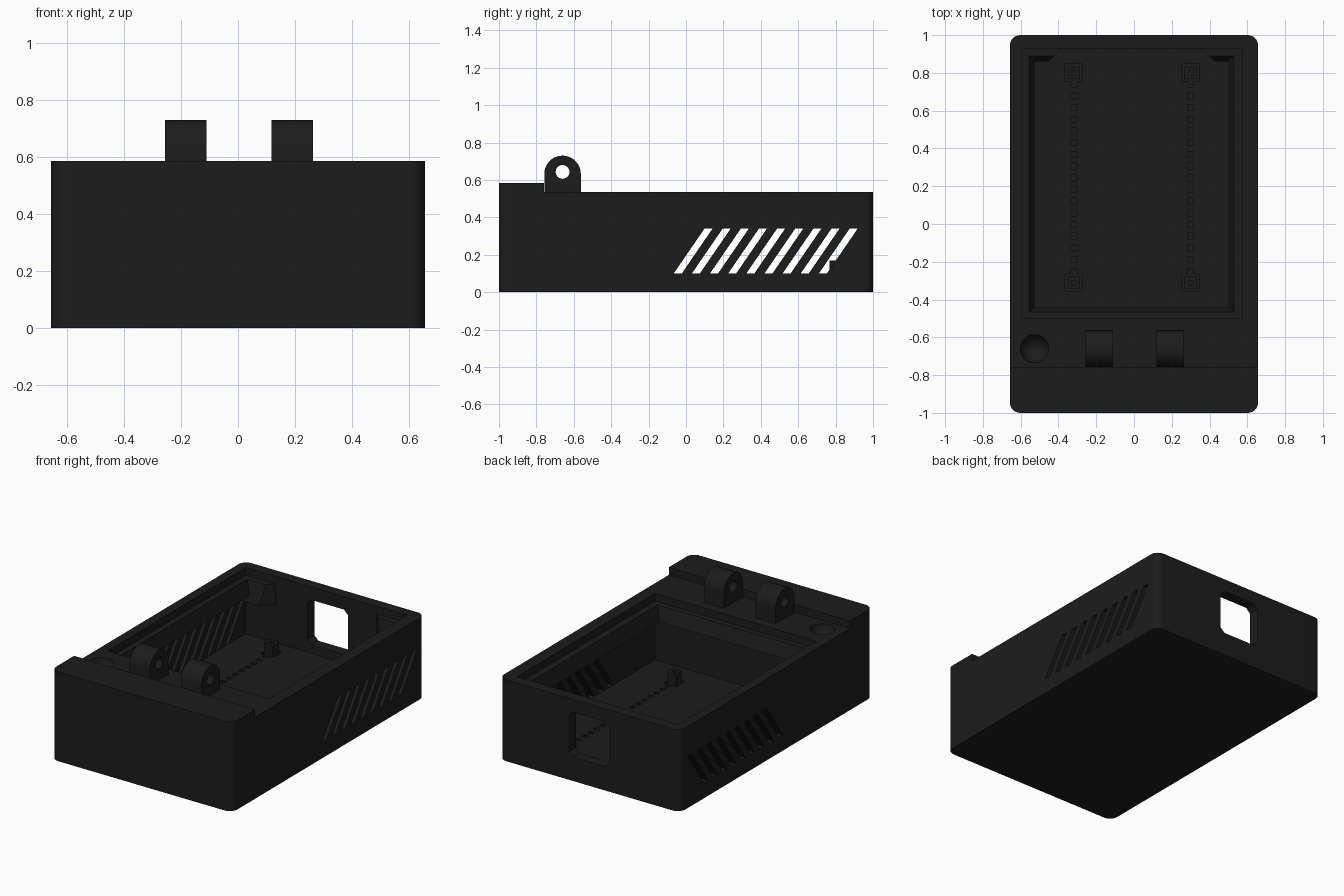
import bpy, bmesh, math

if "Cube" in bpy.data.objects:
    bpy.data.objects.remove(bpy.data.objects["Cube"])

mat = bpy.data.materials.new("matte black")
mat.diffuse_color = (0.0118, 0.0118, 0.0118, 1)
mat.use_nodes = True
mat.node_tree.nodes["Principled BSDF"].inputs["Base Color"].default_value = mat.diffuse_color


def mesh_object(name, bm):
    bmesh.ops.recalc_face_normals(bm, faces=bm.faces)
    me = bpy.data.meshes.new(name)
    bm.to_mesh(me)
    bm.free()
    me.materials.append(mat)
    ob = bpy.data.objects.new(name, me)
    bpy.context.collection.objects.link(ob)
    return ob


def loft(name, low, high, lo, hi, axis="z"):
    """Bridge two matching closed outlines along one axis."""
    place = {"x": lambda a, b, t: (t, a, b),
             "y": lambda a, b, t: (a, t, b),
             "z": lambda a, b, t: (a, b, t)}[axis]
    bm = bmesh.new()
    rings = [[bm.verts.new(place(a, b, t)) for a, b in pts] for pts, t in ((low, lo), (high, hi))]
    bm.faces.new(rings[0])
    bm.faces.new(rings[1])
    n = len(low)
    for i in range(n):
        j = (i + 1) % n
        bm.faces.new((rings[0][i], rings[0][j], rings[1][j], rings[1][i]))
    return mesh_object(name, bm)


def prism(name, pts, lo, hi, axis="z"):
    return loft(name, pts, pts, lo, hi, axis)


def rect(x0, x1, y0, y1):
    return [(x0, y0), (x1, y0), (x1, y1), (x0, y1)]


def box(name, x0, x1, y0, y1, z0, z1):
    return prism(name, rect(x0, x1, y0, y1), z0, z1)


def arc(cx, cy, r, a0, a1, n):
    return [(cx + r * math.cos(math.radians(a0 + (a1 - a0) * i / n)),
             cy + r * math.sin(math.radians(a0 + (a1 - a0) * i / n))) for i in range(n + 1)]


def activate(ob):
    bpy.ops.object.select_all(action="DESELECT")
    bpy.context.view_layer.objects.active = ob
    ob.select_set(True)


def cut(ob, cutter):
    """Subtract the cutter and discard it."""
    mod = ob.modifiers.new("cut", "BOOLEAN")
    mod.operation = "DIFFERENCE"
    mod.solver = "EXACT"
    mod.object = cutter
    activate(ob)
    bpy.ops.object.modifier_apply(modifier=mod.name)
    bpy.data.objects.remove(cutter, do_unlink=True)


def smooth(ob):
    activate(ob)
    bpy.ops.object.shade_smooth_by_angle(angle=math.radians(35))


# Case body with rounded vertical corners
W, R, FLOOR = 0.657, 0.055, 0.10
outline = (arc(W - R, 1 - R, R, 0, 90, 8) + arc(R - W, 1 - R, R, 90, 180, 8)
           + arc(R - W, R - 1, R, 180, 270, 8) + arc(W - R, R - 1, R, 270, 360, 8))
case = prism("case_body", outline, 0, 0.585)
cut(case, box("deck_step", -1, 1, -0.76, 1.2, 0.535, 0.8))

# Lid seat, sloped lip on three sides, and wider chamber below
cut(case, box("lid_seat", -0.595, 0.575, -0.50, 0.93, 0.485, 0.8))
cut(case, loft("lip_opening", rect(-0.525, 0.50, -0.44, 0.93),
               rect(-0.555, 0.53, -0.465, 0.93), 0.385, 0.486))
cut(case, box("chamber", -0.595, 0.575, -0.50, 0.93, FLOOR, 0.39))

# Slanted vents through both side walls
for i in range(9):
    y = 0.097 * i
    cut(case, prism("vent", [(y - 0.065, 0.101), (y - 0.022, 0.101),
                             (y + 0.142, 0.34), (y + 0.099, 0.34)], -1, 1, "x"))

# Back port with clipped corners
h, c, zc = 0.147, 0.03, 0.303
port = [(h, -h + c), (h, h - c), (h - c, h), (c - h, h),
        (-h, h - c), (-h, c - h), (c - h, -h), (h - c, -h)]
cut(case, prism("port", [(x, z + zc) for x, z in port], 0.8, 1.2, "y"))

# Round dished seat on the deck
bm = bmesh.new()
bmesh.ops.create_uvsphere(bm, u_segments=32, v_segments=16, radius=0.075)
dish = mesh_object("dish", bm)
dish.location = (-0.527, -0.66, 0.537)
bpy.context.view_layer.update()
cut(case, dish)

# Two rows of pin sockets, and a pit around each corner post
for x in (-0.318, 0.30):
    for i in range(17):
        y = 0.74 - 0.0619 * i
        cut(case, box("socket", x - 0.016, x + 0.016, y - 0.016, y + 0.016, FLOOR - 0.025, 0.14))
    for y in (0.80, -0.31):
        cut(case, box("pit", x - 0.046, x + 0.046, y - 0.046, y + 0.046, FLOOR - 0.03, 0.14))
smooth(case)

# Corner posts with a small pin hole
for x in (-0.318, 0.30):
    for y in (0.80, -0.31):
        post = box("board_post", x - 0.032, x + 0.032, y - 0.032, y + 0.032, FLOOR - 0.035, 0.17)
        cut(post, box("pin_socket", x - 0.012, x + 0.012, y - 0.012, y + 0.012, 0.15, 0.3))

# Catch blocks in the back corners, with tapered ends and sloped fronts
for s in (-1, 1):
    catch = prism("corner_catch", [(s * a - 0.0125, b) for a, b in
                  ((0.59, 0.935), (0.36, 0.935), (0.44, 0.86), (0.59, 0.86))], 0.35, 0.485)
    cut(catch, prism("slope", [(0.859, 0.34), (0.892, 0.5), (0.8, 0.5), (0.8, 0.34)], -1, 1, "x"))

# Hinge lugs with a pin hole
for x0 in (-0.256, 0.118):
    lug = prism("hinge_lug", [(-0.7575, 0.52), (-0.5625, 0.52)]
                + arc(-0.66, 0.6325, 0.0975, 0, 180, 24), x0, x0 + 0.146, "x")
    cut(lug, prism("pin_hole", arc(-0.66, 0.643, 0.037, 0, 345, 23), -1, 1, "x"))
    smooth(lug)
